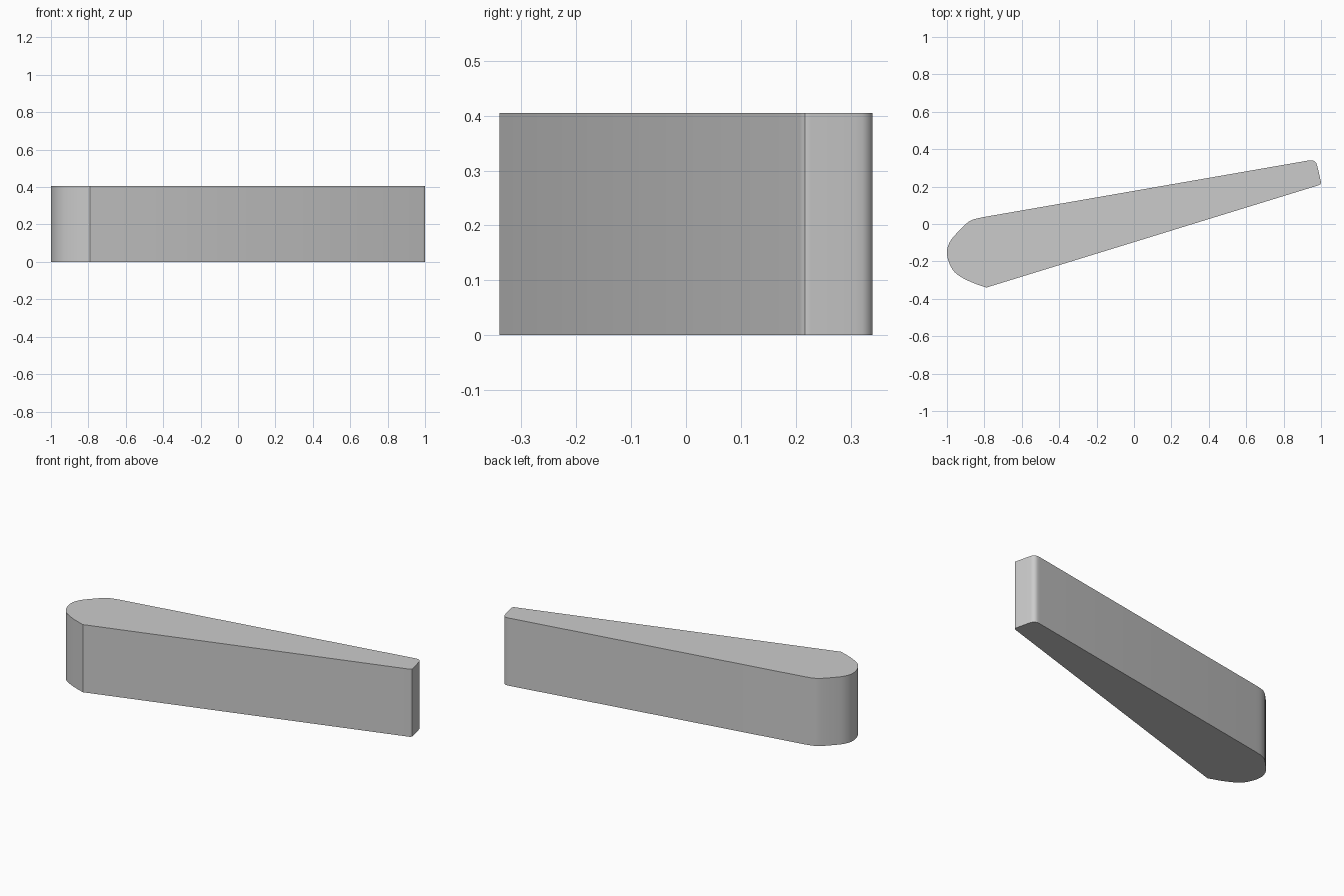
import bpy, bmesh
from mathutils import Vector

if "Cube" in bpy.data.objects:
    bpy.data.objects.remove(bpy.data.objects["Cube"])

HEIGHT = 0.405

# Rounded nose and blunt tip, traced clockwise seen from above
nose = [(-0.79, -0.34), (-0.87, -0.311), (-0.935, -0.277), (-0.969, -0.245),
        (-0.993, -0.195), (-1.0, -0.15), (-0.992, -0.112), (-0.968, -0.072),
        (-0.90, -0.001), (-0.862, 0.023), (-0.81, 0.036)]
tip = [(0.93, 0.339), (0.954, 0.34), (0.97, 0.331), (0.98, 0.309),
       (0.999, 0.227), (0.999, 0.216), (0.99, 0.208)]


def smooth_path(points, steps=3):
    """Catmull-Rom curve through the points."""
    p = [Vector(q) for q in points]
    p = [p[0] * 2 - p[1]] + p + [p[-1] * 2 - p[-2]]
    out = []
    for a, b, c, d in zip(p, p[1:], p[2:], p[3:]):
        for i in range(steps):
            t = i / steps
            out.append(0.5 * (2 * b + (c - a) * t + (2 * a - 5 * b + 4 * c - d) * t**2
                              + (3 * b - a - 3 * c + d) * t**3))
    return out + [p[-2]]


# Tapered blade: one outline extruded upwards
bm = bmesh.new()
outline = smooth_path(nose) + smooth_path(tip)
base = bm.faces.new([bm.verts.new((v.x, v.y, 0)) for v in outline])
top = bmesh.ops.extrude_face_region(bm, geom=[base], use_keep_orig=True)
verts = [g for g in top["geom"] if isinstance(g, bmesh.types.BMVert)]
bmesh.ops.translate(bm, verts=verts, vec=(0, 0, HEIGHT))
bmesh.ops.recalc_face_normals(bm, faces=bm.faces)
mesh = bpy.data.meshes.new("tapered_blade")
bm.to_mesh(mesh)
bm.free()
blade = bpy.data.objects.new("tapered_blade", mesh)
bpy.context.collection.objects.link(blade)

# Smooth ends, sharp rims
bpy.context.view_layer.objects.active = blade
blade.select_set(True)
bpy.ops.object.shade_smooth_by_angle()
